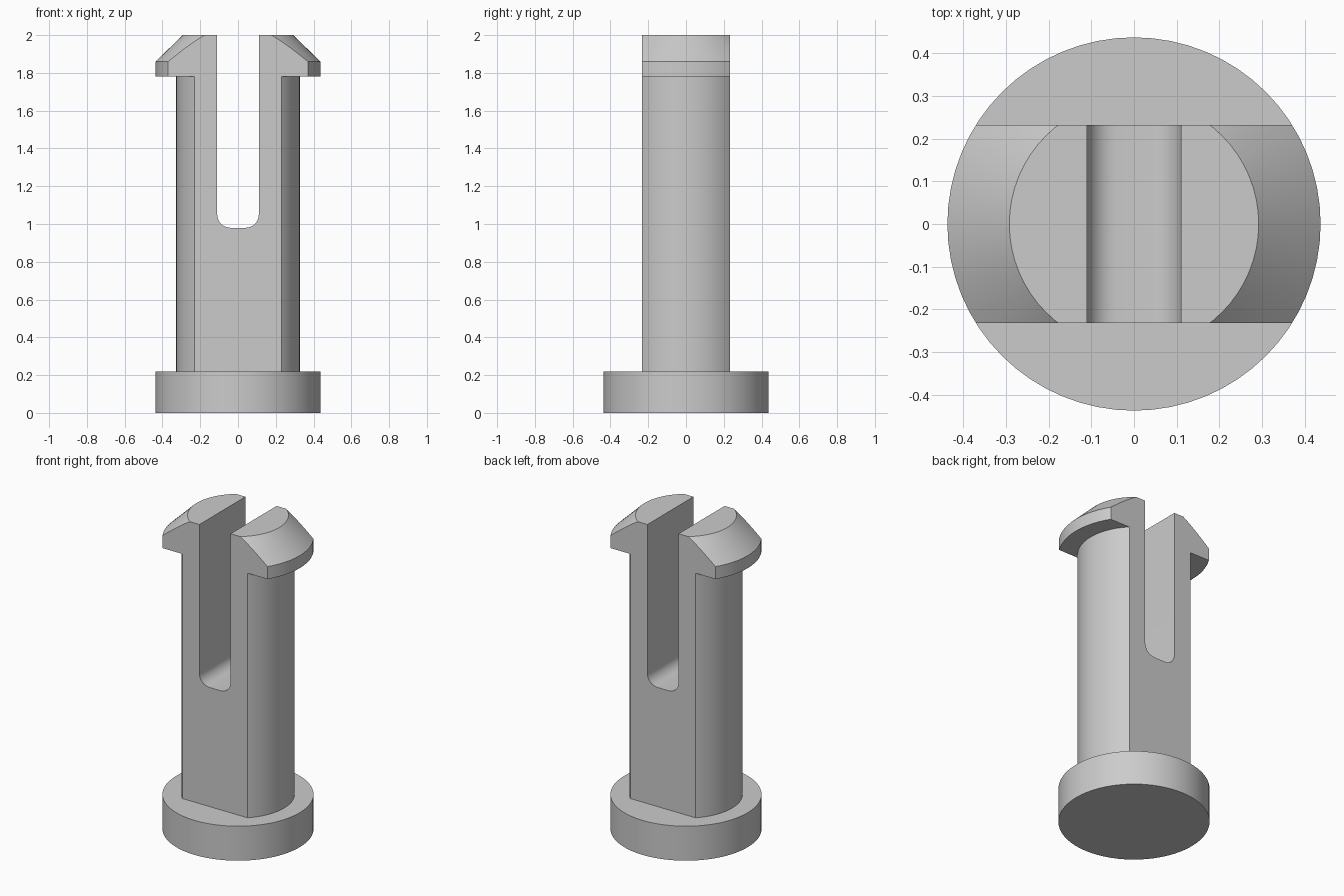
import bpy, bmesh, math

cube = bpy.data.objects.get("Cube")
if cube:
    bpy.data.objects.remove(cube, do_unlink=True)

SEGMENTS = 64
HALF_DEPTH = 0.232
HALF_SLOT = 0.11
SLOT_BOTTOM = 0.98
SLOT_RADIUS = 0.07

grey = bpy.data.materials.new("light_grey")
grey.use_nodes = True
colour = (0.6, 0.6, 0.6, 1)
grey.diffuse_color = colour
grey.node_tree.nodes["Principled BSDF"].inputs["Base Color"].default_value = colour


def make_object(name, bm):
    bmesh.ops.recalc_face_normals(bm, faces=bm.faces)
    mesh = bpy.data.meshes.new(name)
    bm.to_mesh(mesh)
    bm.free()
    mesh.materials.append(grey)
    obj = bpy.data.objects.new(name, mesh)
    bpy.context.collection.objects.link(obj)
    return obj


def lathe(name, profile):
    """Solid of revolution from (radius, z) rings, capped at both ends."""
    bm = bmesh.new()
    rings = []
    for r, z in profile:
        angles = [math.tau * i / SEGMENTS for i in range(SEGMENTS)]
        rings.append([bm.verts.new((r * math.cos(a), r * math.sin(a), z)) for a in angles])
    for low, high in zip(rings, rings[1:]):
        for i in range(SEGMENTS):
            j = (i + 1) % SEGMENTS
            bm.faces.new((low[i], low[j], high[j], high[i]))
    bm.faces.new(rings[0])
    bm.faces.new(rings[-1])
    return make_object(name, bm)


def extrude_y(name, outline, half):
    """Prism along y from an (x, z) outline."""
    bm = bmesh.new()
    face = bm.faces.new([bm.verts.new((x, -half, z)) for x, z in outline])
    result = bmesh.ops.extrude_face_region(bm, geom=[face])
    verts = [v for v in result["geom"] if isinstance(v, bmesh.types.BMVert)]
    bmesh.ops.translate(bm, verts=verts, vec=(0, 2 * half, 0))
    return make_object(name, bm)


def boolean(obj, other, operation):
    mod = obj.modifiers.new(operation.lower(), 'BOOLEAN')
    mod.operation = operation
    mod.solver = 'EXACT'
    mod.object = other
    bpy.context.view_layer.objects.active = obj
    bpy.ops.object.modifier_apply(modifier=mod.name)
    bpy.data.objects.remove(other, do_unlink=True)


# Round shaft with a flared, chamfered snap head
pin = lathe("split_pin", [(0.327, 0.1), (0.327, 1.78), (0.437, 1.78),
                          (0.437, 1.86), (0.292, 2.0)])

# Flat front and back
slab = extrude_y("flat_cutter", [(-1, 0), (1, 0), (1, 3), (-1, 3)], HALF_DEPTH)
boolean(pin, slab, 'INTERSECT')

# Slot with rounded bottom corners
outline = [(HALF_SLOT, 2.5), (-HALF_SLOT, 2.5)]
for side, start in ((-1, math.pi), (1, 1.5 * math.pi)):
    for i in range(9):
        a = start + i * math.pi / 16
        outline.append((side * (HALF_SLOT - SLOT_RADIUS) + SLOT_RADIUS * math.cos(a),
                        SLOT_BOTTOM + SLOT_RADIUS + SLOT_RADIUS * math.sin(a)))
boolean(pin, extrude_y("slot_cutter", outline, 1), 'DIFFERENCE')

# Round base disc
boolean(pin, lathe("base_disc", [(0.437, 0), (0.437, 0.22)]), 'UNION')

# Smooth round surfaces, crisp edges
bpy.ops.object.select_all(action='DESELECT')
pin.select_set(True)
bpy.context.view_layer.objects.active = pin
bpy.ops.object.shade_smooth_by_angle(angle=math.radians(30))
